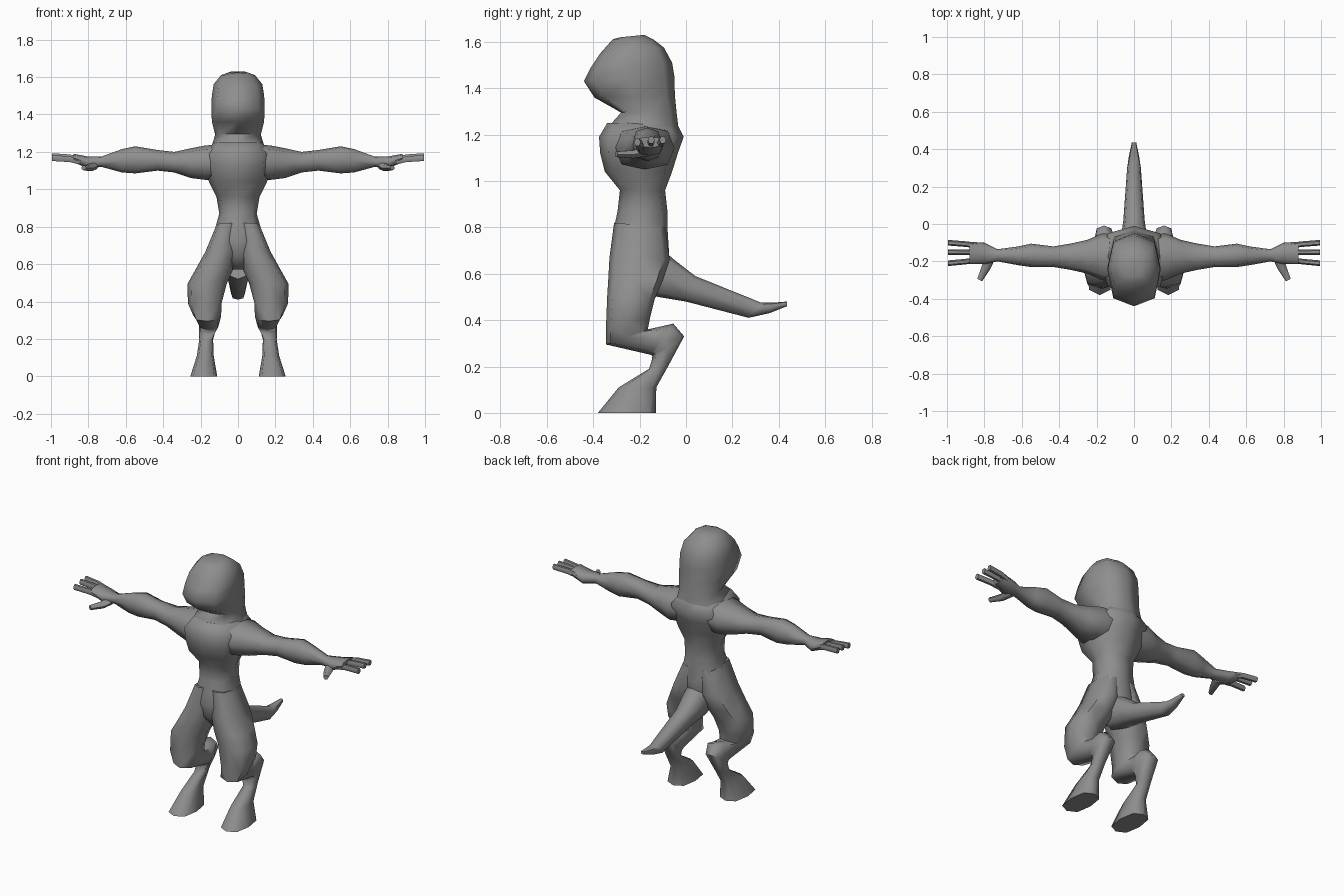
import bpy, bmesh, math
from mathutils import Vector

if "Cube" in bpy.data.objects:
    bpy.data.objects.remove(bpy.data.objects["Cube"])

grey = bpy.data.materials.new("plain grey")
grey.diffuse_color = (0.27, 0.27, 0.27, 1)
grey.use_nodes = True
grey.node_tree.nodes["Principled BSDF"].inputs["Base Color"].default_value = grey.diffuse_color


def loft(name, rings, sides=8, mirror=False, full=0.78):
    """Skin closed rings given as (centre, half-axis u, half-axis v)."""
    bm = bmesh.new()
    loops = []
    for c, u, v in rings:
        loop = []
        for i in range(sides):
            a = 2 * math.pi * i / sides
            p = Vector((math.cos(a), math.sin(a)))
            if sides == 8 and i % 2:          # slightly boxy corners
                p *= full / math.cos(math.pi / 4)
            loop.append(bm.verts.new(c + u * p.x + v * p.y))
        loops.append(loop)
    for a, b in zip(loops, loops[1:]):
        for i in range(sides):
            j = (i + 1) % sides
            bm.faces.new((a[i], a[j], b[j], b[i]))
    bm.faces.new(loops[0])
    bm.faces.new(loops[-1])
    bmesh.ops.recalc_face_normals(bm, faces=bm.faces)
    me = bpy.data.meshes.new(name)
    bm.to_mesh(me)
    bm.free()
    me.materials.append(grey)
    ob = bpy.data.objects.new(name, me)
    bpy.context.collection.objects.link(ob)
    bpy.ops.object.select_all(action='DESELECT')
    ob.select_set(True)
    bpy.context.view_layer.objects.active = ob
    bpy.ops.object.shade_smooth_by_angle(angle=math.radians(60))
    if mirror:
        ob.modifiers.new("mirror", 'MIRROR').use_mirror_merge = False
    return ob


def span(ya, za, yb, zb, hw, x=0):
    """Ring between two points of the side profile, with a half width in x."""
    a, b = Vector((x, ya, za)), Vector((x, yb, zb))
    return (a + b) / 2, (a - b) / 2, Vector((hw, 0, 0))


def across(x, y0, y1, z0, z1):
    """Ring facing along x."""
    return (Vector((x, (y0 + y1) / 2, (z0 + z1) / 2)),
            Vector((0, (y1 - y0) / 2, 0)), Vector((0, 0, (z1 - z0) / 2)))


# Torso: crotch, hips, waist, chest, shoulders
torso = [(.57, -.25, -.10, .04), (.64, -.31, -.07, .11), (.72, -.32, -.075, .14),
         (.80, -.31, -.08, .12), (.87, -.295, -.08, .10), (.96, -.285, -.09, .115),
         (1.04, -.35, -.06, .155), (1.12, -.37, -.035, .175),
         (1.19, -.375, -.01, .18), (1.25, -.34, -.04, .13)]
loft("torso", [span(f, z, b, z, w) for z, f, b, w in torso])

# Head with a blunt muzzle, on a thick neck
loft("head", [span(-.33, 1.21, -.03, 1.21, .15), span(-.32, 1.25, -.035, 1.25, .135),
              span(-.28, 1.295, -.04, 1.29, .122), span(-.395, 1.36, -.048, 1.37, .14),
              span(-.44, 1.43, -.05, 1.45, .142), span(-.41, 1.49, -.06, 1.51, .14),
              span(-.37, 1.55, -.095, 1.575, .13), span(-.315, 1.612, -.14, 1.61, .09),
              span(-.28, 1.62, -.18, 1.63, .05)])

# Legs: thigh, knee, hock, shin, hoof-like foot
loft("leg", [span(-.31, .82, -.09, .80, .06, .055), span(-.33, .67, -.07, .66, .085, .09),
             span(-.335, .58, -.10, .57, .10, .125), span(-.34, .50, -.135, .49, .105, .165),
             span(-.345, .37, -.155, .41, .09, .178), span(-.345, .295, -.165, .36, .075, .165),
             span(-.15, .25, -.12, .37, .062, .155), span(-.145, .245, -.055, .385, .062, .155),
             span(-.148, .225, -.008, .33, .05, .16), span(-.16, .19, -.075, .205, .037, .17),
             span(-.29, .11, -.128, .11, .045, .175), span(-.38, 0, -.13, 0, .072, .183)],
     mirror=True)

# Tail
loft("tail", [span(-.12, .72, -.20, .52, .07), span(-.05, .66, -.12, .50, .072),
              span(.04, .59, 0, .48, .057), span(.325, .475, .27, .41, .037),
              span(.37, .475, .36, .43, .027), span(.435, .48, .435, .46, .012)])

# Arms running out to the palms
loft("arm", [across(.06, -.32, -.06, 1.06, 1.24), across(.17, -.30, -.05, 1.05, 1.235),
             across(.25, -.265, -.085, 1.06, 1.22), across(.34, -.245, -.105, 1.09, 1.20),
             across(.43, -.23, -.12, 1.10, 1.21), across(.55, -.23, -.105, 1.085, 1.23),
             across(.62, -.22, -.12, 1.09, 1.215), across(.73, -.20, -.135, 1.12, 1.175),
             across(.80, -.215, -.10, 1.11, 1.175), across(.88, -.215, -.095, 1.145, 1.19)],
     mirror=True)

# Three fingers and a thumb on each hand
for label, root, tip in (("back", -.115, -.10), ("middle", -.152, -.15), ("front", -.192, -.21)):
    drop = .01 if label == "front" else 0
    loft(label + "_finger",
         [across(x, y - .015, y + .015, z - .019 - drop, z + .017 - drop)
          for x, y, z in ((.84, root, 1.158), (.90, (root + tip) / 2, 1.172), (.995, tip, 1.178))],
         sides=6, mirror=True)
side, up = Vector((.022, .01, 0)), Vector((0, 0, .02))
loft("thumb", [(Vector((.77, -.17, 1.13)), side * 1.3, up * 1.3),
               (Vector((.79, -.23, 1.115)), side, up),
               (Vector((.825, -.30, 1.115)), side * .6, up * .7)], sides=6, mirror=True)
